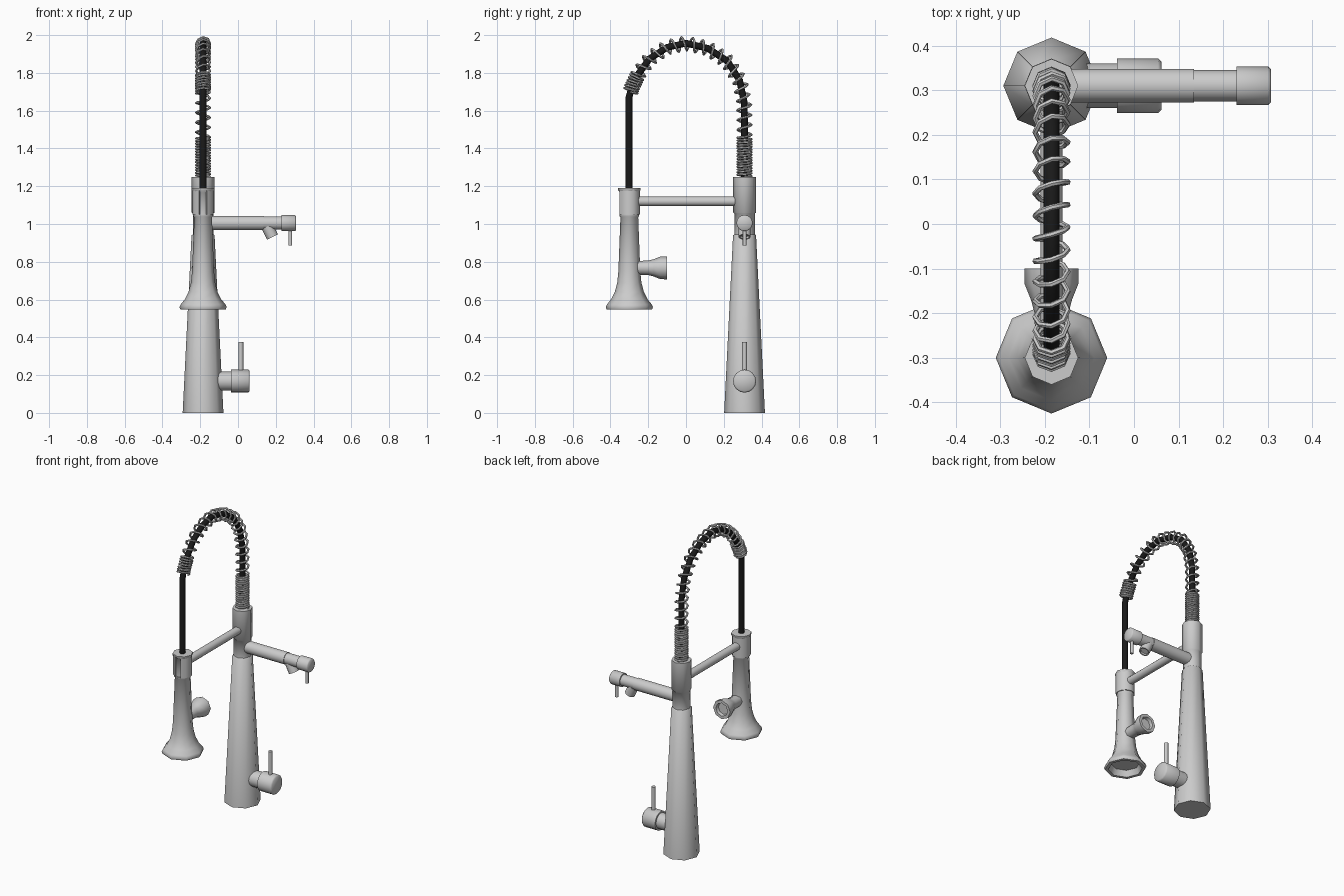
import bpy, bmesh, math
from mathutils import Vector

if "Cube" in bpy.data.objects:
    bpy.data.objects.remove(bpy.data.objects["Cube"])

CX, COL_Y, HEAD_Y = -0.185, 0.31, -0.30


def finish(ob, mat=None):
    bpy.ops.object.select_all(action='DESELECT')
    ob.select_set(True)
    bpy.context.view_layer.objects.active = ob
    if ob.type == 'CURVE':
        bpy.ops.object.convert(target='MESH')
        ob = bpy.context.object
    bpy.ops.object.shade_smooth_by_angle(angle=math.radians(50))
    if mat:
        ob.data.materials.append(mat)
    return ob


def lathe(name, profile, origin, axis=(0, 0, 1), sides=8, gap=0.0):
    """Turn (radius, distance) pairs about an axis; a gap makes an open clip facing -y."""
    bm = bmesh.new()
    start = -math.pi / 2 + gap / 2 if gap else 0.0
    sweep = 2 * math.pi - gap
    cols = sides + 1 if gap else sides
    rings = []
    for i in range(cols):
        a = start + sweep * i / sides
        rings.append([bm.verts.new((r * math.cos(a), r * math.sin(a), t)) for r, t in profile])
    n = len(profile)
    for i in range(sides):
        a, b = rings[i], rings[(i + 1) % cols]
        for j in range(n if gap else n - 1):
            k = (j + 1) % n
            bm.faces.new((a[j], b[j], b[k], a[k]))
    if gap:
        bm.faces.new(rings[0])
        bm.faces.new(rings[-1])
    bmesh.ops.remove_doubles(bm, verts=bm.verts, dist=1e-5)
    bmesh.ops.recalc_face_normals(bm, faces=bm.faces)
    rot = Vector((0, 0, 1)).rotation_difference(Vector(axis)).to_matrix()
    bmesh.ops.rotate(bm, verts=bm.verts, cent=(0, 0, 0), matrix=rot)
    bmesh.ops.translate(bm, verts=bm.verts, vec=origin)
    me = bpy.data.meshes.new(name)
    bm.to_mesh(me)
    bm.free()
    ob = bpy.data.objects.new(name, me)
    bpy.context.collection.objects.link(ob)
    return finish(ob)


def rod(name, r, p0, p1, sides=16, bevel=0.0):
    p0, p1 = Vector(p0), Vector(p1)
    h = (p1 - p0).length
    prof = [(0, 0), (r, 0), (r, h - bevel), (r - bevel, h), (0, h)]
    return lathe(name, prof, p0, (p1 - p0).normalized(), sides)


def tube(name, pts, r, res, mat=None):
    cu = bpy.data.curves.new(name, 'CURVE')
    cu.dimensions = '3D'
    cu.bevel_depth, cu.bevel_resolution, cu.use_fill_caps = r, res, True
    sp = cu.splines.new('POLY')
    sp.points.add(len(pts) - 1)
    for p, co in zip(sp.points, pts):
        p.co = (*co, 1)
    ob = bpy.data.objects.new(name, cu)
    bpy.context.collection.objects.link(ob)
    return finish(ob, mat)


# Tapered column with collar and upper sleeve
lathe("column", [(0, 0), (0.108, 0), (0.061, 0.94), (0.054, 0.945), (0.054, 1.055), (0.06, 1.06),
                 (0.06, 1.25), (0.03, 1.25), (0, 1.25)], (CX, COL_Y, 0))

# Mixer handle low on the column
rod("mixer_neck", 0.05, (CX + 0.05, COL_Y, 0.168), (-0.035, COL_Y, 0.168))
rod("mixer_knob", 0.061, (-0.038, COL_Y, 0.168), (0.062, COL_Y, 0.168), bevel=0.008)
rod("mixer_lever", 0.013, (0.015, COL_Y, 0.2), (0.015, COL_Y, 0.375), 8)

# Side spout with end valve, lever and angled outlet
SZ = 1.005
rod("side_spout", 0.038, (CX, COL_Y, SZ), (0.135, COL_Y, SZ))
rod("side_spout_tip", 0.035, (0.13, COL_Y, SZ), (0.24, COL_Y, SZ))
rod("side_valve", 0.043, (0.23, COL_Y, SZ), (0.307, COL_Y, SZ), bevel=0.006)
rod("side_valve_lever", 0.010, (0.277, COL_Y, 0.98), (0.277, COL_Y, 0.885), 8)
lathe("side_outlet", [(0, 0), (0.032, 0), (0.032, 0.062), (0.024, 0.062), (0.024, 0.05), (0, 0.05)],
      (0.155, COL_Y, 0.987), Vector((0.45, 0, -0.9)).normalized(), 12)

# Holder arm and open clip
rod("holder_arm", 0.025, (CX, HEAD_Y + 0.045, 1.12), (CX, COL_Y, 1.12), 12)
lathe("holder_clip", [(0.046, 1.05), (0.056, 1.05), (0.056, 1.185), (0.046, 1.185)],
      (CX, HEAD_Y, 0), sides=10, gap=0.75)

# Spray head: bell with recessed underside, and a stem ending in a cap
lathe("spray_head", [(0, 0.585), (0.085, 0.585), (0.1, 0.547), (0.12, 0.547), (0.125, 0.56),
                     (0.118, 0.575), (0.096, 0.602), (0.077, 0.64), (0.064, 0.69), (0.058, 0.75),
                     (0.047, 1.035), (0.052, 1.042), (0.052, 1.05), (0.045, 1.05), (0.045, 1.165),
                     (0.06, 1.178), (0.06, 1.19), (0, 1.19)], (CX, HEAD_Y, 0))
lathe("side_nozzle", [(0, 0), (0.036, 0), (0.038, 0.1), (0.046, 0.13), (0.06, 0.165), (0.061, 0.2),
                      (0.042, 0.2), (0.038, 0.18), (0, 0.18)], (CX, HEAD_Y, 0.768), (0, 1, 0))

# Hose path in the y-z plane
PATH = [Vector((CX, y, z)) for y, z in (
    (0.31, 1.2), (0.31, 1.5), (0.308, 1.645), (0.284, 1.76), (0.219, 1.863), (0.115, 1.93),
    (0, 1.957), (-0.1, 1.935), (-0.193, 1.875), (-0.255, 1.79), (-0.288, 1.72), (-0.302, 1.67),
    (-0.302, 1.18))]
black = bpy.data.materials.new("black_rubber")
black.diffuse_color = (0.01, 0.01, 0.01, 1)
black.use_nodes = True
black.node_tree.nodes["Principled BSDF"].inputs["Base Color"].default_value = black.diffuse_color
tube("hose", PATH, 0.018, 2, black)


def along(s):
    for a, b in zip(PATH, PATH[1:]):
        d = (b - a).length
        if s <= d:
            return a.lerp(b, s / d)
        s -= d
    return PATH[-1].copy()


def coil(name, s0, s1, turns, r=0.0365, wire=0.0065):
    pts, steps = [], turns * 8
    for i in range(steps + 1):
        s = s0 + (s1 - s0) * i / steps
        t = (along(s + 0.04) - along(s - 0.04 if s > 0.04 else 0)).normalized()
        side = Vector((1, 0, 0))
        up = t.cross(side)
        a = 2 * math.pi * i / 8
        pts.append(along(s) + r * (math.cos(a) * side + math.sin(a) * up))
    tube(name, pts, wire, 1)


# Spring: tight base, loose arch, tight end
END = sum((b - a).length for a, b in zip(PATH[:10], PATH[1:10]))
coil("spring_base", 0.05, 0.26, 15)
coil("spring_arch", 0.26, END, 19)
coil("spring_end", END, END + 0.1, 7)
